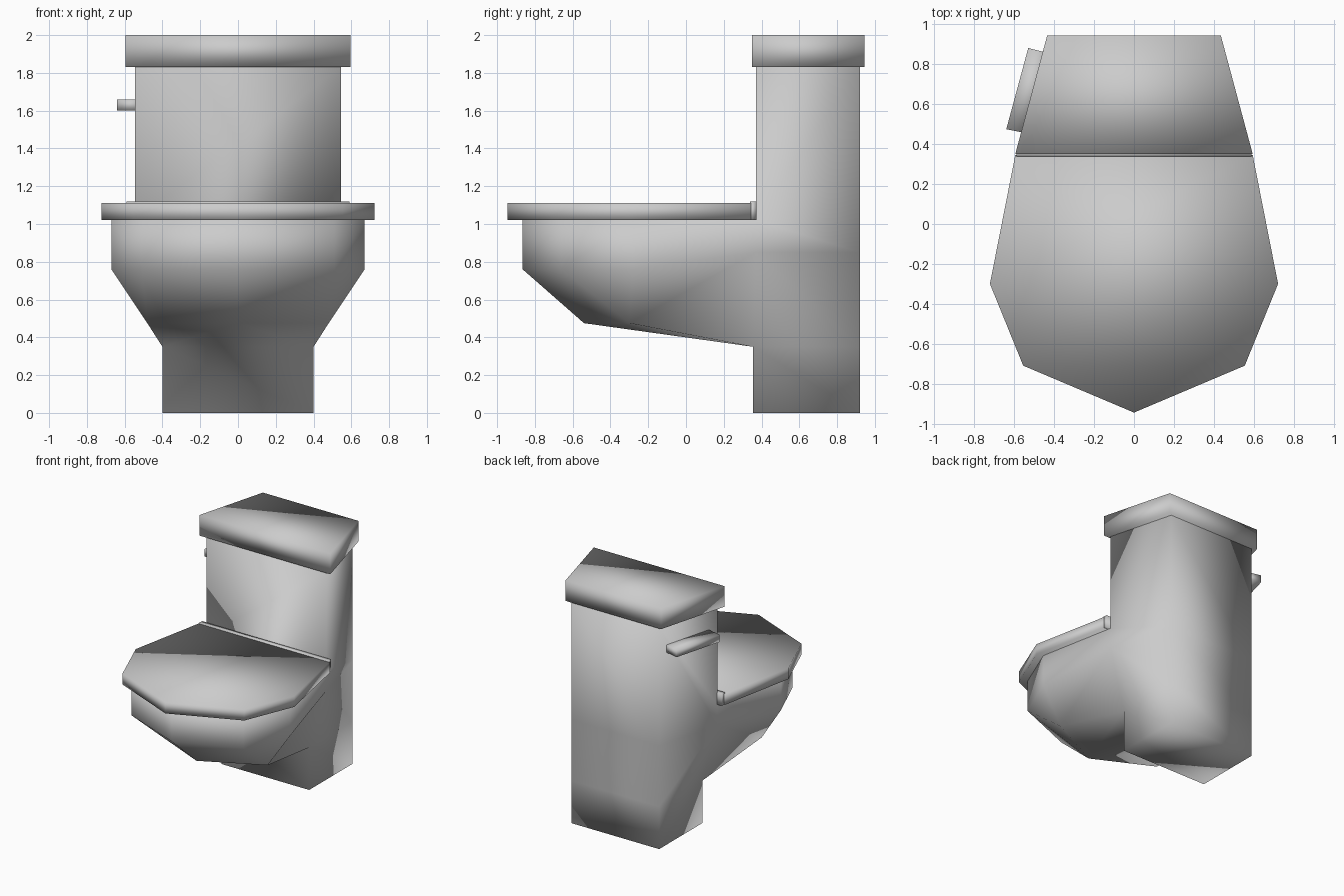
import bpy, bmesh

if "Cube" in bpy.data.objects:
    bpy.data.objects.remove(bpy.data.objects["Cube"])


def finish(name, bm):
    bmesh.ops.remove_doubles(bm, verts=bm.verts, dist=1e-4)
    bmesh.ops.recalc_face_normals(bm, faces=bm.faces)
    mesh = bpy.data.meshes.new(name)
    bm.to_mesh(mesh)
    bm.free()
    for p in mesh.polygons:
        p.use_smooth = True      # soft shading over a low-poly cage
    ob = bpy.data.objects.new(name, mesh)
    bpy.context.collection.objects.link(ob)
    return ob


def mirrored(half):
    """Closed outline from its right half."""
    return half + [(-x, y) for x, y in reversed(half) if x > 0]


def prism(name, outline, z0, z1):
    bm = bmesh.new()
    base = bm.faces.new([bm.verts.new((x, y, z0)) for x, y in outline])
    top = bmesh.ops.extrude_face_region(bm, geom=[base], use_keep_orig=True)
    for v in top["geom"]:
        if isinstance(v, bmesh.types.BMVert):
            v.co.z = z1
    return finish(name, bm)


# body: tank, pedestal and bowl in one shell, right half points
P = {
    "tank_f": (.545, .37, 1.83), "tank_b": (.40, .92, 1.83),
    "rim_b": (.545, .37, 1.02), "waist_f": (.545, .37, .85), "waist_b": (.40, .92, .85),
    "ped_f": (.40, .355, .35), "ped_b": (.40, .92, .35),
    "foot_f": (.40, .355, 0), "foot_b": (.40, .92, 0),
    "rim_s": (.67, -.28, 1.02), "low_s": (.67, -.28, .76),
    "rim_c": (.51, -.66, 1.02), "low_c": (.51, -.66, .76),
    "rim_n": (0, -.865, 1.02), "low_n": (0, -.865, .76),
    "keel_s": (.48, -.30, .475), "keel_n": (0, -.54, .475),
}
# faces on each side
SIDE = [
    "tank_f tank_b waist_b waist_f rim_b", "waist_f waist_b ped_b ped_f",
    "ped_f ped_b foot_b foot_f", "rim_b rim_s low_s waist_f",
    "rim_s rim_c low_c low_s", "rim_c rim_n low_n low_c",
    "waist_f low_s keel_s ped_f", "low_s low_c keel_s",
    "low_c keel_n keel_s", "low_c low_n keel_n", "keel_n keel_s ped_f",
]
# strips that cross the centre line
CROSS = ["tank_f tank_b", "tank_b waist_b", "waist_b ped_b", "ped_b foot_b",
         "foot_b foot_f", "foot_f ped_f", "ped_f keel_n", "tank_f rim_b",
         "rim_b rim_s rim_c rim_n"]
bm = bmesh.new()
V = {(n, s): bm.verts.new((s * x, y, z)) for n, (x, y, z) in P.items()
     for s in (1, -1) if x > 0 or s == 1}


def vert(n, s):
    return V.get((n, s), V[(n, 1)])


for face in SIDE:
    for s in (1, -1):
        bm.faces.new([vert(n, s) for n in face.split()])
for strip in CROSS:
    names = strip.split()
    loop = [vert(n, 1) for n in names] + [vert(n, -1) for n in reversed(names)]
    bm.faces.new(list(dict.fromkeys(loop)))
finish("body", bm)

# tank lid
prism("tank_lid", mirrored([(.595, .35), (.435, .945)]), 1.83, 2.0)

# seat lid and the hinge bar behind it
prism("seat_lid", mirrored([(0, -.945), (.555, -.71), (.722, -.30), (.595, .345)]), 1.02, 1.11)
prism("hinge_bar", mirrored([(.59, .338), (.585, .372)]), 1.02, 1.12)

# flush lever along the left tank side
prism("flush_lever", [(-.64, .475), (-.515, .45), (-.405, .85), (-.53, .882)], 1.60, 1.66)
